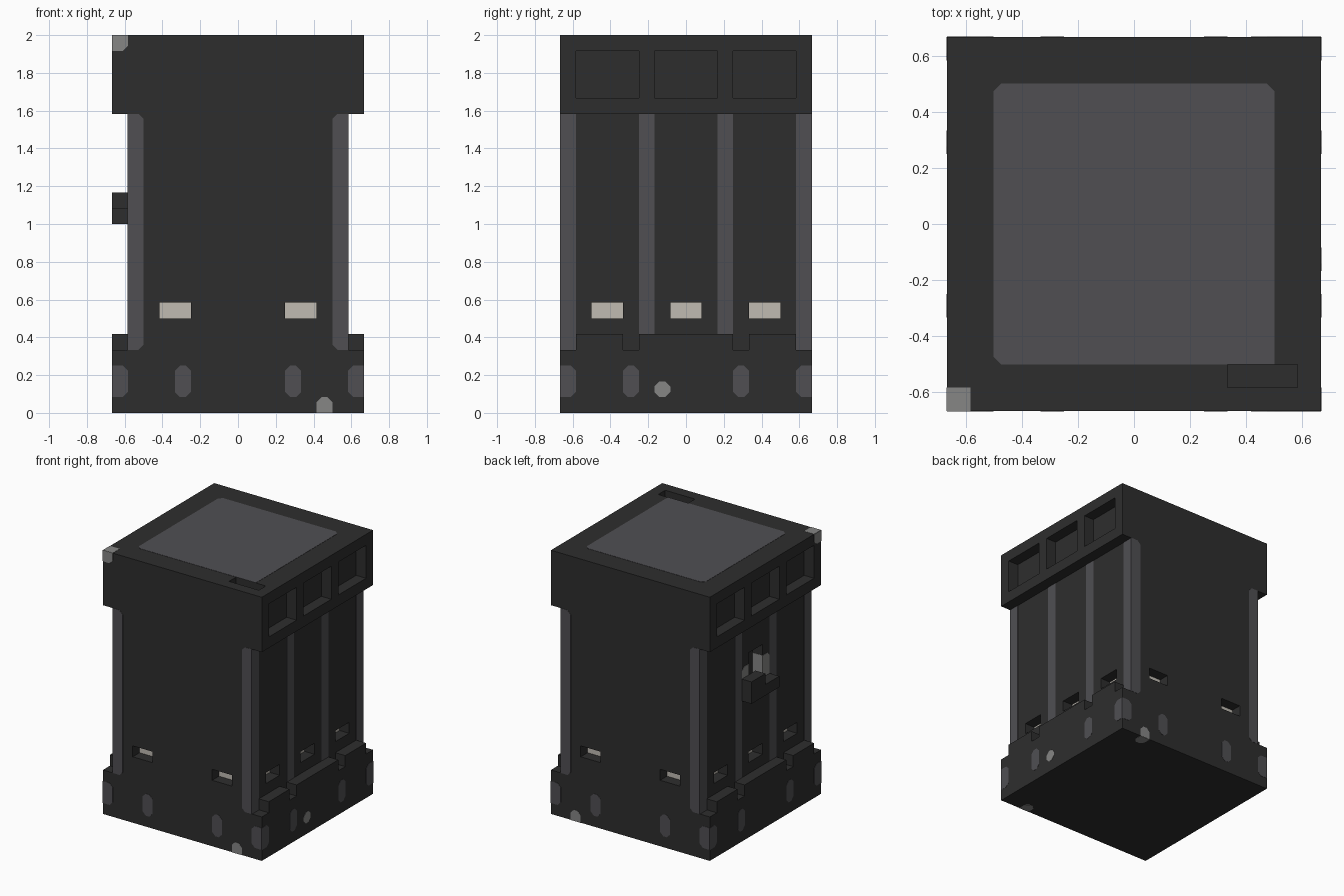
import bpy
import bmesh
from mathutils import Vector

U = 1 / 12          # grid cell of the blocky design
THICK = 0.02        # paint plate thickness, in cells
ROUND = 0.32        # corner cut of painted marks, in cells

cube = bpy.data.objects.get("Cube")
if cube:
    bpy.data.objects.remove(cube, do_unlink=True)


def material(name, rgb):
    m = bpy.data.materials.new(name)
    m.use_nodes = True
    colour = (*rgb, 1)
    m.diffuse_color = colour
    shader = next(n for n in m.node_tree.nodes if n.type == 'BSDF_PRINCIPLED')
    shader.inputs["Base Color"].default_value = colour
    shader.inputs["Roughness"].default_value = 0.8
    return m


DARK = material("charcoal", (0.027, 0.027, 0.027))
GREY = material("slate grey", (0.08, 0.078, 0.086))
LIGHT = material("light grey", (0.24, 0.24, 0.235))
CREAM = material("pale cream", (0.53, 0.50, 0.45))


def finish(name, bm, mat):
    bmesh.ops.recalc_face_normals(bm, faces=bm.faces)
    bmesh.ops.scale(bm, vec=(U, U, U), verts=bm.verts)
    mesh = bpy.data.meshes.new(name)
    bm.to_mesh(mesh)
    bm.free()
    mesh.materials.append(mat)
    obj = bpy.data.objects.new(name, mesh)
    bpy.context.collection.objects.link(obj)
    return obj


def prism(name, points, direction, mat):
    bm = bmesh.new()
    face = bm.faces.new([bm.verts.new(p) for p in points])
    ext = bmesh.ops.extrude_face_region(bm, geom=[face], use_keep_orig=True)
    verts = [g for g in ext["geom"] if isinstance(g, bmesh.types.BMVert)]
    bmesh.ops.translate(bm, vec=direction, verts=verts)
    return finish(name, bm, mat)


def box(name, x, y, z, mat=DARK):
    pts = [(x[i], y[j], z[0]) for i, j in ((0, 0), (1, 0), (1, 1), (0, 1))]
    return prism(name, pts, (0, 0, z[1] - z[0]), mat)


def plate(name, axis, sign, pos, a, b, mat, rounded=()):
    """Thin painted mark on the plane axis = pos; corners run anticlockwise."""
    flat = []
    corners = [Vector((a[i], b[j])) for i, j in ((0, 0), (1, 0), (1, 1), (0, 1))]
    for i, c in enumerate(corners):
        if i in rounded:
            flat.append(c + (corners[i - 1] - c).normalized() * ROUND)
            flat.append(c + (corners[(i + 1) % 4] - c).normalized() * ROUND)
        else:
            flat.append(c)
    pts = []
    for p in flat:
        q = list(p)
        q.insert(axis, pos)
        pts.append(q)
    push = Vector((0, 0, 0))
    push[axis] = sign * THICK
    return prism(name, pts, push, mat)


ALL = (0, 1, 2, 3)
LOW_END, HIGH_END = (0, 3), (1, 2)      # corners at the small / large a end
SIDES = (-1, 1)

# Main shell: stepped silhouette run from front to back
half = [(8, 0), (8, 4), (7, 4), (7, 19), (8, 19), (8, 24)]
outline = half + [(-x, z) for x, z in reversed(half)]
shell = prism("shell", [(x, -8, z) for x, z in outline], (0, 16, 0), DARK)

# Recesses cut into the shell
cutters = [box("slot_cutter", (4, 7), (-7, -6), (23, 25)),
           box("socket_cutter", (-7.5, -6), (-1, 1), (13, 16))]
for s in SIDES:
    for y in (-5, 0, 5):
        cutters.append(box("pocket_cutter", sorted((7 * s, 9 * s)),
                           (y - 2, y + 2), (20, 23)))
        cutters.append(box("side_vent_cutter", sorted((6 * s, 7.5 * s)),
                           (y - 1, y + 1), (6, 7)))
    for x in (-4, 4):
        cutters.append(box("vent_cutter", (x - 1, x + 1),
                           sorted((7 * s, 9 * s)), (6, 7)))
for c in cutters:
    c.hide_render = True
    mod = shell.modifiers.new(c.name, 'BOOLEAN')
    mod.object = c
    mod.operation = 'DIFFERENCE'
    mod.solver = 'EXACT'
bpy.context.view_layer.update()
cut_mesh = bpy.data.meshes.new_from_object(
    shell.evaluated_get(bpy.context.evaluated_depsgraph_get()))
shell.modifiers.clear()
shell.data = cut_mesh
cut_mesh.materials.clear()
cut_mesh.materials.append(DARK)
for p in cut_mesh.polygons:
    p.material_index = 0
for c in cutters:
    bpy.data.objects.remove(c, do_unlink=True)

# Left and right faces
for s in SIDES:
    for y in ((-7, -4), (-3, 3), (4, 7)):
        box("side_ledge", sorted((7 * s, 8 * s)), y, (4, 5))
    for y in (-8, -3, 2, 7):
        foot = 4 if y in (-8, 7) else 5
        plate("side_strip", 0, s, 7 * s, (y, y + 1), (foot, 19), GREY)
    for y in (-5, 0, 5):
        plate("side_vent_light", 0, s, 6 * s, (y - 1, y + 1), (6, 7), CREAM)

# Front and back faces
for s in SIDES:
    plate("corner_strip_right", 1, s, 8 * s, (6, 7), (4, 19), GREY, LOW_END)
    plate("corner_strip_left", 1, s, 8 * s, (-7, -6), (4, 19), GREY, HIGH_END)
    for x in (-4, 4):
        plate("vent_light", 1, s, 7 * s, (x - 1, x + 1), (6, 7), CREAM)
    plate("base_tag", 1, s, 8 * s, (5, 6), (0, 1), LIGHT, (2, 3))
    plate("base_tag_underside", 2, -1, 0, (5, 6), sorted((7 * s, 8 * s)), LIGHT,
          (2, 3) if s < 0 else (0, 1))

# Rounded marks around the base, wrapping the corners
for axis in (0, 1):
    for s in SIDES:
        for a, corners in ((-8, HIGH_END), (-4, ALL), (3, ALL), (7, LOW_END)):
            plate("base_mark", axis, s, 8 * s, (a, a + 1), (1, 3), GREY, corners)
plate("side_tag", 0, 1, 8, (-2, -1), (1, 2), LIGHT, ALL)

# Lid panel and the tag on the lid corner
plate("lid_panel", 2, 1, 24, (-6, 6), (-6, 6), GREY, (0, 2, 3))
plate("corner_tag_top", 2, 1, 24, (-8, -7), (-8, -7), LIGHT)
plate("corner_tag_front", 1, -1, -8, (-8, -7), (23, 24), LIGHT, (1,))
plate("corner_tag_side", 0, -1, -8, (-8, -7), (23, 24), LIGHT, (1,))

# Socket with its stepped bracket
box("bracket_shelf", (-8, -7), (-2, 2), (12, 13))
box("bracket_step", (-8, -7), (0, 2), (13, 14))
for s in SIDES:
    plate("socket_cheek", 0, -1, -7, sorted((s, 2 * s)), (13, 15), LIGHT,
          (2,) if s > 0 else (3,))
    plate("socket_lining", 1, -s, s, (-7, -6), (13, 15), LIGHT)
